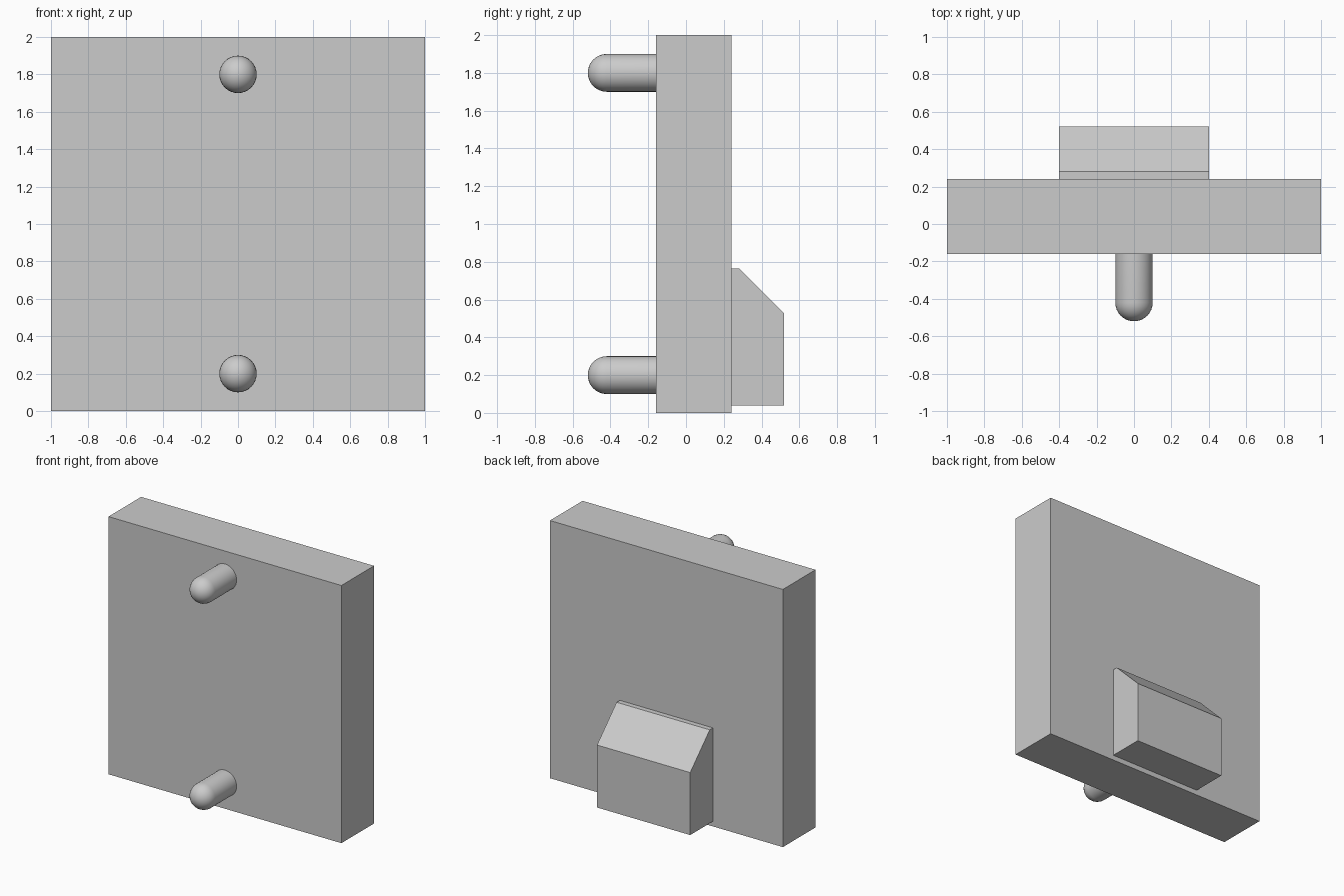
import bpy, bmesh, math
from mathutils import Matrix, Vector

old = bpy.data.objects.get("Cube")
if old:
    bpy.data.objects.remove(old, do_unlink=True)

grey = bpy.data.materials.new("light grey")
grey.use_nodes = True
grey.diffuse_color = (0.6, 0.6, 0.6, 1)
grey.node_tree.nodes["Principled BSDF"].inputs["Base Color"].default_value = (0.6, 0.6, 0.6, 1)


def add_object(name, bm):
    bmesh.ops.recalc_face_normals(bm, faces=bm.faces)
    mesh = bpy.data.meshes.new(name)
    bm.to_mesh(mesh)
    bm.free()
    mesh.materials.append(grey)
    obj = bpy.data.objects.new(name, mesh)
    bpy.context.collection.objects.link(obj)
    return obj


def extrude_profile(name, profile, half_width):
    """Extrude a (y, z) outline symmetrically along x."""
    bm = bmesh.new()
    face = bm.faces.new([bm.verts.new((-half_width, y, z)) for y, z in profile])
    new = bmesh.ops.extrude_face_region(bm, geom=[face])["geom"]
    verts = [v for v in new if isinstance(v, bmesh.types.BMVert)]
    bmesh.ops.translate(bm, verts=verts, vec=(2 * half_width, 0, 0))
    return add_object(name, bm)


def peg(name, z, radius=0.1, base=-0.15, tip=-0.52, rings=8):
    """Lathe a round-nosed peg around the y axis."""
    bm = bmesh.new()
    outline = [(0, base), (radius, base)]
    for i in range(rings + 1):
        a = math.pi / 2 * i / rings
        outline.append((radius * math.cos(a), tip + radius - radius * math.sin(a)))
    verts = [bm.verts.new((r, y, 0)) for r, y in outline]
    edges = [bm.edges.new(pair) for pair in zip(verts, verts[1:])]
    bmesh.ops.spin(bm, geom=verts + edges, cent=Vector(), axis=(0, 1, 0),
                   angle=math.tau, steps=32)
    bmesh.ops.remove_doubles(bm, verts=bm.verts, dist=0.0005)
    bmesh.ops.transform(bm, matrix=Matrix.Translation((0, 0, z)), verts=bm.verts)
    obj = add_object(name, bm)
    bpy.ops.object.select_all(action='DESELECT')
    obj.select_set(True)
    bpy.context.view_layer.objects.active = obj
    bpy.ops.object.shade_smooth_by_angle(angle=math.radians(40))


# Square slab
extrude_profile("plate", [(-0.16, 0), (0.24, 0), (0.24, 2), (-0.16, 2)], 1.0)

# Block on the back with a sloped top edge
extrude_profile("back_block", [(0.24, 0.04), (0.52, 0.04), (0.52, 0.525),
                               (0.28, 0.765), (0.24, 0.765)], 0.4)

# Round-nosed pegs on the front
peg("upper_peg", 1.8)
peg("lower_peg", 0.2)
